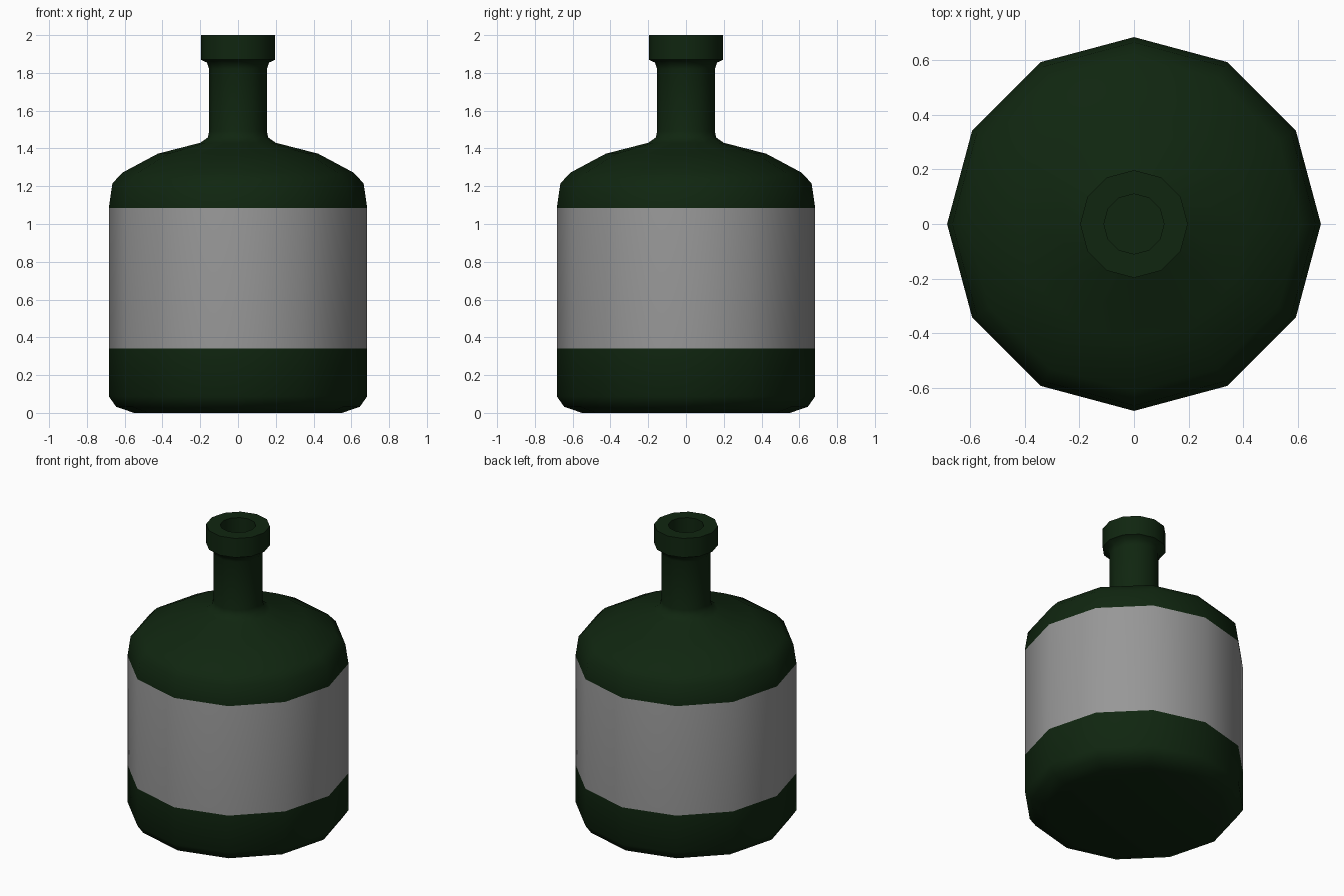
import bpy, bmesh, math
from mathutils import Vector

SIDES = 12
LABEL_BOTTOM, LABEL_TOP = 0.34, 1.085

cube = bpy.data.objects.get("Cube")
if cube:
    bpy.data.objects.remove(cube, do_unlink=True)


def make_material(name, rgb):
    mat = bpy.data.materials.new(name)
    mat.use_nodes = True
    mat.diffuse_color = (*rgb, 1)
    mat.node_tree.nodes["Principled BSDF"].inputs["Base Color"].default_value = (*rgb, 1)
    return mat


def lathe(name, profile, materials):
    """Spin a (radius, height) profile around the z axis."""
    bm = bmesh.new()
    verts = [bm.verts.new((r, 0, z)) for r, z in profile]
    edges = [bm.edges.new(pair) for pair in zip(verts, verts[1:])]
    bmesh.ops.spin(bm, geom=verts + edges, cent=(0, 0, 0), axis=(0, 0, 1),
                   angle=math.tau, steps=SIDES, use_merge=False)
    bmesh.ops.remove_doubles(bm, verts=bm.verts, dist=0.0005)
    bmesh.ops.recalc_face_normals(bm, faces=bm.faces)
    mesh = bpy.data.meshes.new(name)
    bm.to_mesh(mesh)
    bm.free()
    for mat in materials:
        mesh.materials.append(mat)
    obj = bpy.data.objects.new(name, mesh)
    bpy.context.collection.objects.link(obj)
    return obj


glass = make_material("dark green glass", (0.005, 0.019, 0.005))
paper = make_material("grey label", (0.31, 0.31, 0.31))

# Outline from base centre up the outside, over the lip and down the bore
base = [(0, 0), (0.55, 0), (0.645, 0.032), (0.684, 0.088)]
body = [(0.684, LABEL_BOTTOM), (0.684, LABEL_TOP)]
shoulder = [(0.665, 1.215), (0.612, 1.272), (0.425, 1.372), (0.2, 1.43)]
neck = [(0.16, 1.458), (0.153, 1.49), (0.153, 1.82), (0.165, 1.855)]
lip = [(0.197, 1.87), (0.197, 2.0), (0.11, 2.0)]
bore = [(0.11, 1.5), (0, 1.5)]
bottle = lathe("bottle", base + body + shoulder + neck + lip + bore, [glass, paper])

# Label band on the straight part of the body
for face in bottle.data.polygons:
    if LABEL_BOTTOM < face.center.z < LABEL_TOP and Vector(face.center.xy).length > 0.5:
        face.material_index = 1

bpy.ops.object.select_all(action="DESELECT")
bottle.select_set(True)
bpy.context.view_layer.objects.active = bottle
bpy.ops.object.shade_smooth_by_angle(angle=math.radians(60))
